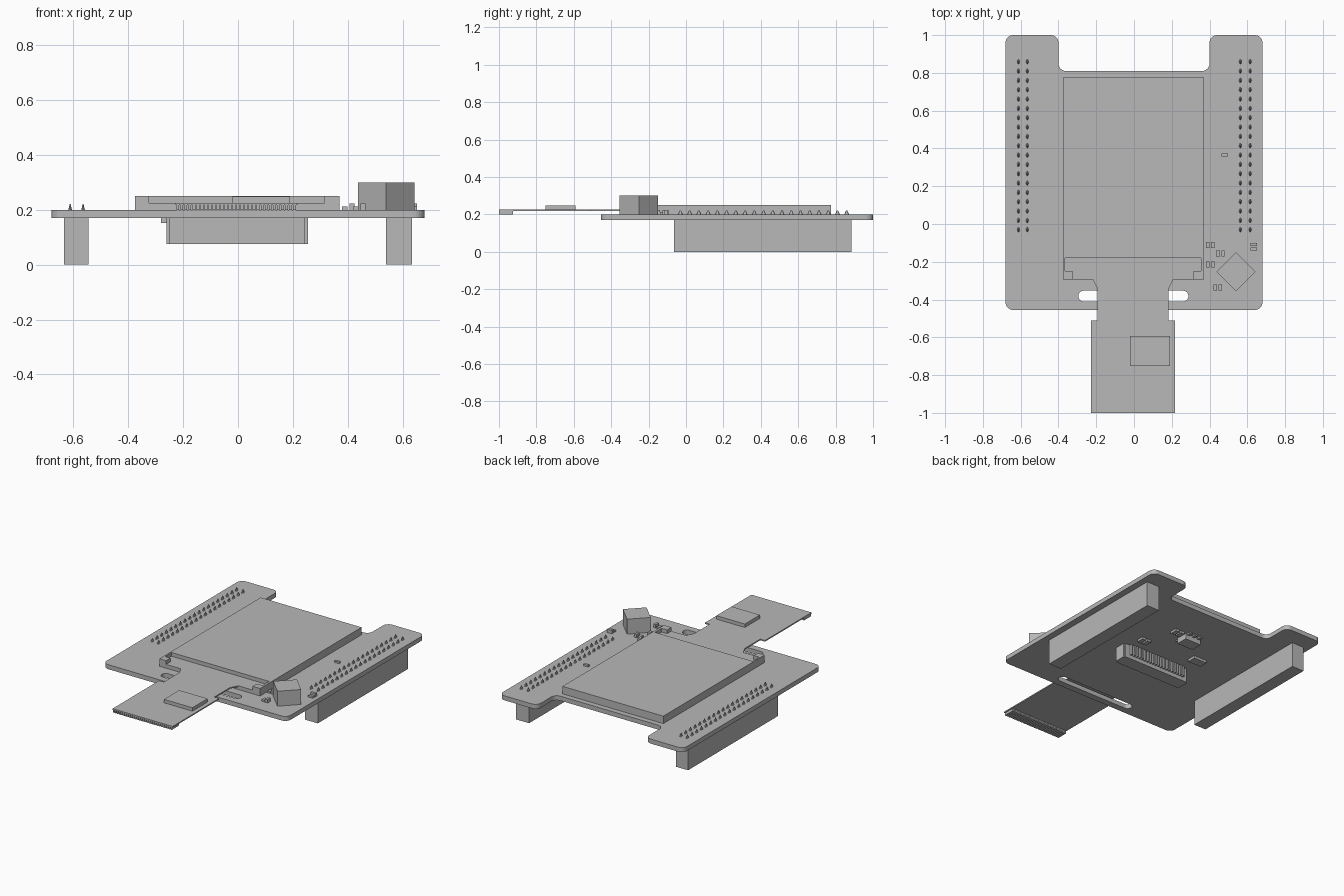
import bpy, bmesh, math
from mathutils import Matrix

cube = bpy.data.objects.get("Cube")
if cube:
    bpy.data.objects.remove(cube, do_unlink=True)

grey = bpy.data.materials.new("plain_grey")
grey.use_nodes = True
GREY = (0.48, 0.48, 0.48, 1)
grey.diffuse_color = GREY
grey.node_tree.nodes["Principled BSDF"].inputs["Base Color"].default_value = GREY


def finish(name, bm):
    bmesh.ops.recalc_face_normals(bm, faces=bm.faces)
    mesh = bpy.data.meshes.new(name)
    bm.to_mesh(mesh)
    bm.free()
    mesh.materials.append(grey)
    obj = bpy.data.objects.new(name, mesh)
    bpy.context.collection.objects.link(obj)
    return obj


def add_box(bm, x0, x1, y0, y1, z0, z1):
    m = Matrix.Translation(((x0 + x1) / 2, (y0 + y1) / 2, (z0 + z1) / 2))
    m = m @ Matrix.Diagonal((x1 - x0, y1 - y0, z1 - z0, 1))
    bmesh.ops.create_cube(bm, size=1, matrix=m)


def boxes(name, *specs):
    bm = bmesh.new()
    for s in specs:
        add_box(bm, *s)
    return finish(name, bm)


def plate(name, points, z0, z1, radius=0):
    """Extruded outline with optional rounded corners."""
    bm = bmesh.new()
    bm.faces.new([bm.verts.new((x, y, z0)) for x, y in points])
    if radius:
        bmesh.ops.bevel(bm, geom=bm.verts[:], offset=radius, segments=6,
                        profile=0.5, affect='VERTICES')
    ext = bmesh.ops.extrude_face_region(bm, geom=bm.faces[:])
    top = [v for v in ext["geom"] if isinstance(v, bmesh.types.BMVert)]
    bmesh.ops.translate(bm, verts=top, vec=(0, 0, z1 - z0))
    return finish(name, bm)


# Circuit board with a rear notch and a ribbon slot
board = plate("circuit_board",
              [(-.68, -.455), (.68, -.455), (.68, 1), (.4, 1), (.4, .81),
               (-.4, .81), (-.4, 1), (-.68, 1)], .17, .2, .04)
slot = plate("slot_cutter", [(-.295, -.41), (.288, -.41), (.288, -.353), (-.295, -.353)],
             .1, .3, .028)
slot.hide_render = True
cut = board.modifiers.new("slot", 'BOOLEAN')
cut.operation, cut.solver, cut.object = 'DIFFERENCE', 'EXACT', slot
bpy.context.view_layer.update()
cut_mesh = bpy.data.meshes.new_from_object(
    board.evaluated_get(bpy.context.evaluated_depsgraph_get()))
board.modifiers.clear()
board.data = cut_mesh
bpy.data.objects.remove(slot, do_unlink=True)

# Display panel: base slab and upper frame with the ribbon recess
boxes("display_base", (-.375, .37, -.295, .775, .2, .225))
plate("display_frame",
      [(-.375, -.295), (-.325, -.295), (-.325, -.25), (-.365, -.25), (-.365, -.18),
       (.355, -.18), (.355, -.25), (.315, -.25), (.315, -.295), (.37, -.295),
       (.37, .775), (-.375, .775)], .225, .25)

# Flexible ribbon with chip and edge contacts
half = [(.222, -1), (.222, -.51), (.187, -.51), (.187, -.345), (.215, -.29)]
ribbon = [(x - .005, y) for x, y in half] + [(-x - .005, y) for x, y in reversed(half)]
plate("ribbon_cable", ribbon, .217, .225)
boxes("ribbon_chip", (-.02, .19, -.752, -.592, .225, .248))
contacts = 30
step = .44 / contacts
boxes("ribbon_contacts", *[(-.225 + i * step, -.225 + i * step + .0105, -1, -.925, .2, .217)
                           for i in range(contacts)])

# Header sockets below and their pin tips above
for side, x0, x1 in (("left", .54, .635), ("right", -.635, -.545)):
    boxes(side + "_header", (x0, x1, -.065, .885, 0, .17))
    bm = bmesh.new()
    for x in (x0 + .023, x1 - .02):
        for row in range(19):
            m = Matrix.Translation((x, -.03 + row * .0494, .211))
            bmesh.ops.create_cone(bm, cap_ends=True, segments=8, radius1=.013, radius2=.003,
                                  depth=.022, matrix=m @ Matrix.Diagonal((.5, 1, 1, 1)))
    finish(side + "_header_pins", bm)

# Turned square block on the front corner
bm = bmesh.new()
add_box(bm, -.073, .073, -.073, .073, .2, .3)
bmesh.ops.transform(bm, verts=bm.verts,
                    matrix=Matrix.Translation((.54, -.252, 0)) @ Matrix.Rotation(math.pi / 4, 4, 'Z'))
finish("corner_block", bm)

# Small parts on the top face
for i, (x, y) in enumerate([(.403, -.11), (.458, -.155), (.403, -.215), (.443, -.335)]):
    boxes(f"small_part_{i + 1}", (x - .023, x - .003, y - .016, y + .016, .2, .212),
          (x + .004, x + .022, y - .016, y + .016, .2, .223))
boxes("edge_part", (.617, .652, -.117, -.1, .2, .223), (.617, .652, -.14, -.124, .2, .212))
boxes("side_part", (.463, .497, .357, .373, .2, .212))

# Ribbon connector on the underside with a comb of pins
boxes("ribbon_connector", (-.25, .245, .12, .21, .075, .17),
      (-.26, -.25, .13, .2, .075, .17), (.245, .255, .13, .2, .075, .17))
boxes("connector_pins", *[(-.22 + i * .022, -.209 + i * .022, .21, .228, .1, .17)
                          for i in range(20)])

# Chips and small parts on the underside
boxes("regulator", (-.08, .04, .47, .55, .13, .17))
boxes("regulator_legs", *[(x - .01, x + .01, .44, .58, .16, .17) for x in (-.06, -.02, .02)])
boxes("lower_chip", (-.28, -.18, .31, .37, .153, .17))
for i, (x, y) in enumerate([(.183, .317), (.09, .53)]):
    boxes(f"lower_part_{i + 1}", (x - .035, x - .005, y - .025, y + .025, .155, .17),
          (x + .005, x + .035, y - .025, y + .025, .155, .17))
